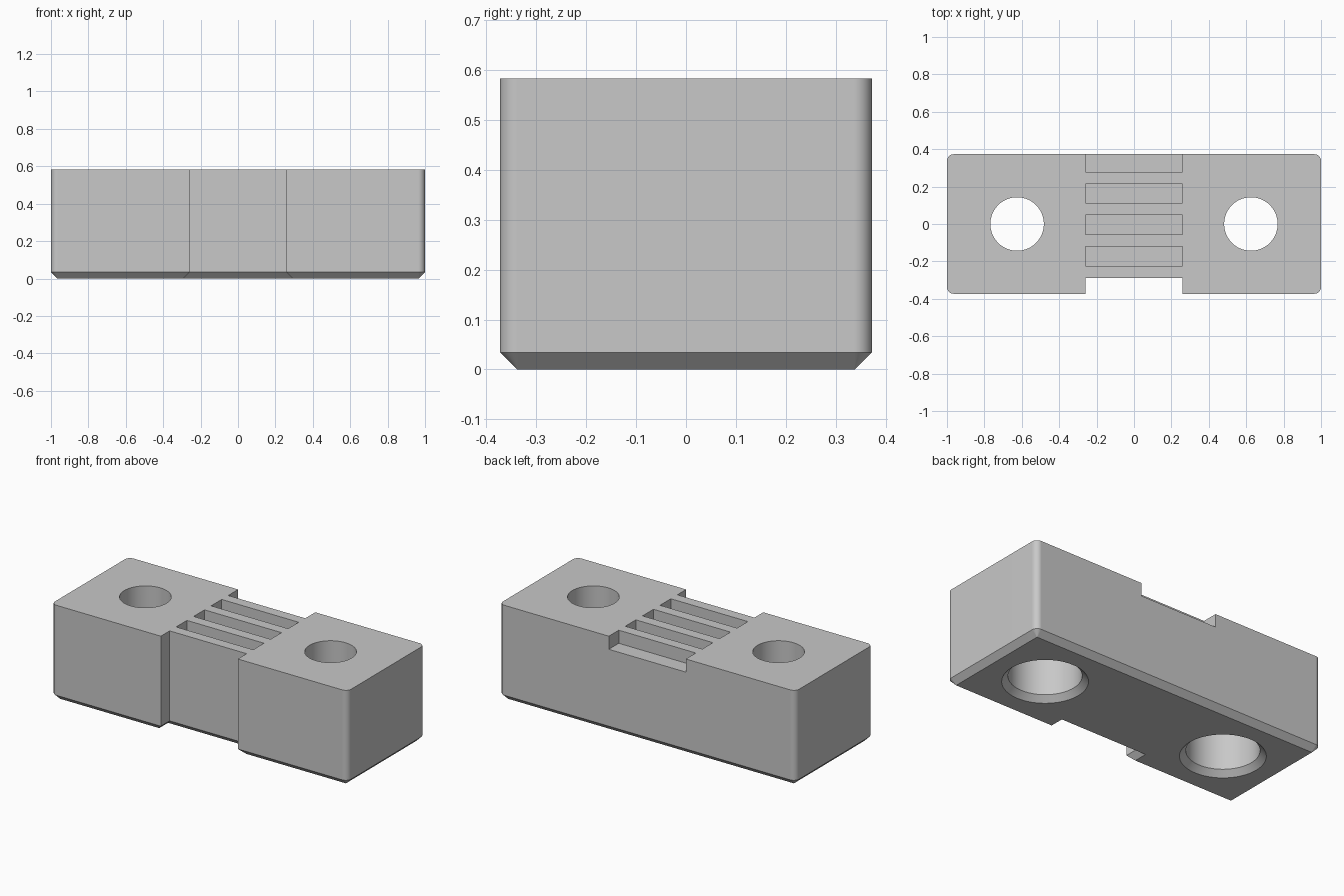
import bpy
import bmesh
from math import sin, cos, pi, radians

if "Cube" in bpy.data.objects:
    bpy.data.objects.remove(bpy.data.objects["Cube"])

LENGTH, DEPTH, HEIGHT = 2.0, 0.746, 0.583
CHAMFER, CORNER = 0.034, 0.036
NOTCH_HALF, NOTCH_Y = 0.26, -0.288
SLOT_DEPTH = 0.08
HOLE_X, HOLE_R, BORE_R, BORE_TOP = 0.625, 0.143, 0.2, 0.35

grey = bpy.data.materials.new("light grey")
grey.use_nodes = True
colour = (0.58, 0.58, 0.58, 1)
grey.diffuse_color = colour
grey.node_tree.nodes["Principled BSDF"].inputs["Base Color"].default_value = colour


def loft(name, rings):
    """Solid from a stack of (outline, z) rings, bottom to top."""
    bm = bmesh.new()
    loops = [[bm.verts.new((x, y, z)) for x, y in pts] for pts, z in rings]
    n = len(loops[0])
    for low, high in zip(loops, loops[1:]):
        for i in range(n):
            j = (i + 1) % n
            bm.faces.new((low[i], low[j], high[j], high[i]))
    bm.faces.new(loops[0][::-1])
    bm.faces.new(loops[-1])
    bmesh.ops.recalc_face_normals(bm, faces=bm.faces)
    mesh = bpy.data.meshes.new(name)
    bm.to_mesh(mesh)
    bm.free()
    mesh.materials.append(grey)
    obj = bpy.data.objects.new(name, mesh)
    bpy.context.collection.objects.link(obj)
    return obj


def circle(cx, cy, r, start=0, sweep=2 * pi, steps=64, closed=False):
    return [(cx + r * cos(start + sweep * i / steps), cy + r * sin(start + sweep * i / steps))
            for i in range(steps + closed)]


def block_outline(inset):
    """Rounded rectangle with a notch in its front side."""
    r = CORNER - inset
    x, y = LENGTH / 2 - CORNER, DEPTH / 2 - CORNER
    front, notch = -DEPTH / 2 + inset, NOTCH_HALF + inset
    pts = []
    for k, (sx, sy) in enumerate(((1, 1), (-1, 1), (-1, -1), (1, -1))):
        pts += circle(sx * x, sy * y, r, k * pi / 2, pi / 2, 8, True)
        if k == 2:
            pts += [(-notch, front), (-notch, NOTCH_Y + inset),
                    (notch, NOTCH_Y + inset), (notch, front)]
    return pts


# Main block with chamfered underside
block = loft("connector_block", [(block_outline(CHAMFER), 0),
                                 (block_outline(0), CHAMFER),
                                 (block_outline(0), HEIGHT)])

# Bolt holes, wider and chamfered below
cutters = []
for side in (-1, 1):
    radii = ((BORE_R + 2 * CHAMFER, -CHAMFER), (BORE_R, CHAMFER), (BORE_R, BORE_TOP),
             (HOLE_R, BORE_TOP), (HOLE_R, HEIGHT + 0.1))
    cutters.append(loft("hole_cutter", [(circle(side * HOLE_X, 0, r), z) for r, z in radii]))

# Shallow slots across the top, the last one open at the back
for y0, y1 in ((-0.225, -0.121), (-0.057, 0.048), (0.112, 0.214), (0.277, 0.5)):
    w = NOTCH_HALF
    rect = [(-w, y0), (w, y0), (w, y1), (-w, y1)]
    cutters.append(loft("slot_cutter", [(rect, HEIGHT - SLOT_DEPTH), (rect, HEIGHT + 0.1)]))

# Cut the block and remove the cutters
bpy.context.view_layer.objects.active = block
block.select_set(True)
for cutter in cutters:
    cutter.hide_render = True
    mod = block.modifiers.new("cut", "BOOLEAN")
    mod.operation, mod.solver, mod.object = "DIFFERENCE", "EXACT", cutter
    bpy.ops.object.modifier_apply(modifier=mod.name)
    bpy.data.objects.remove(cutter)

# Smooth round walls, flat faces stay flat
bpy.ops.object.shade_smooth_by_angle(angle=radians(30))
weighted = block.modifiers.new("weighted_normals", "WEIGHTED_NORMAL")
weighted.keep_sharp = True
